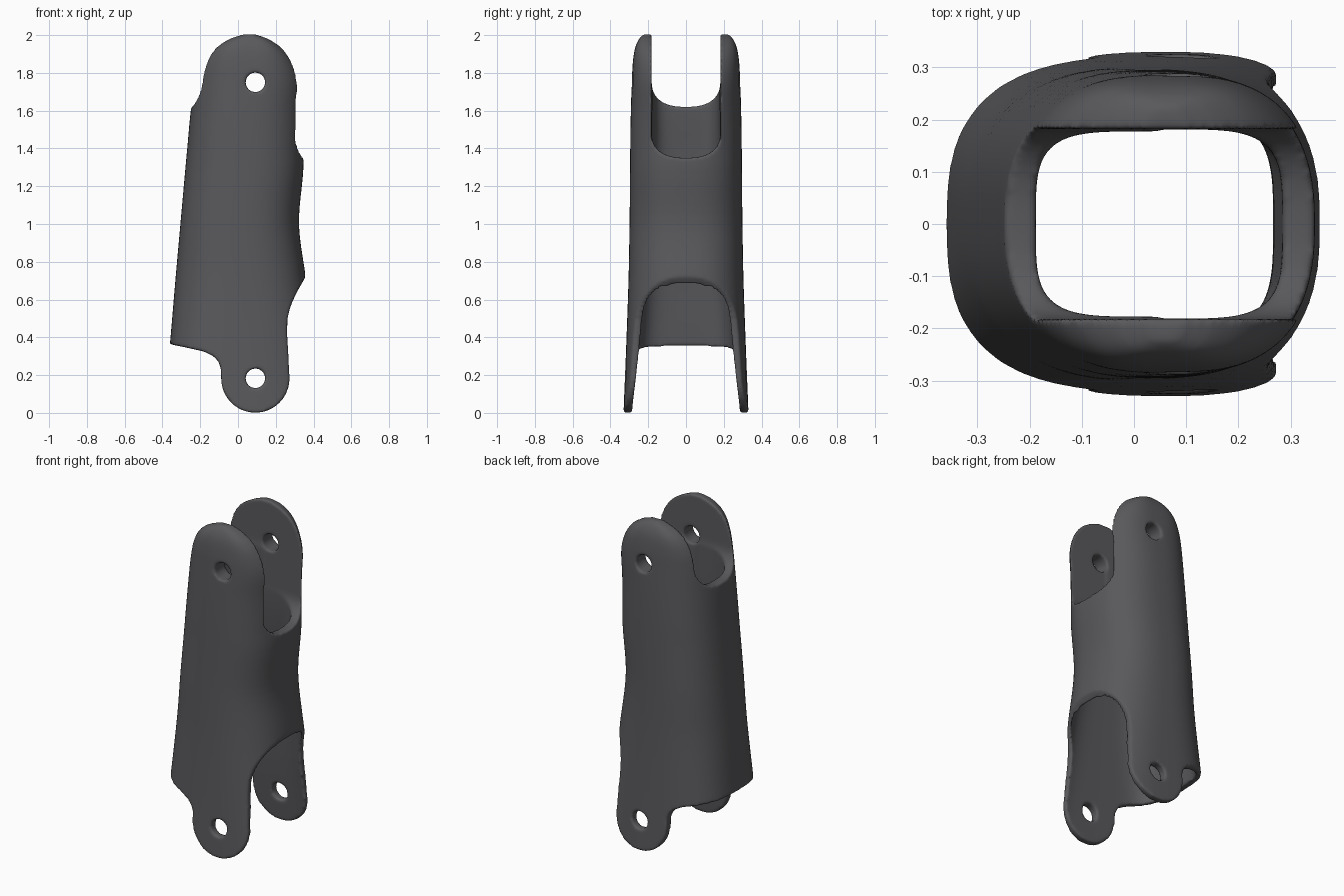
import bpy, bmesh, math
from mathutils import Vector

if "Cube" in bpy.data.objects:
    bpy.data.objects.remove(bpy.data.objects["Cube"])


def finish(bm, name):
    bmesh.ops.recalc_face_normals(bm, faces=bm.faces)
    me = bpy.data.meshes.new(name)
    bm.to_mesh(me)
    bm.free()
    ob = bpy.data.objects.new(name, me)
    bpy.context.collection.objects.link(ob)
    return ob


def spline(rows, steps=6):
    """Catmull-Rom through the section rows."""
    out = []
    for i in range(len(rows) - 1):
        a, b, c, d = (rows[max(0, min(len(rows) - 1, i + k))] for k in (-1, 0, 1, 2))
        span = c[0] - b[0]
        for s in range(steps):
            t = s / steps
            h = (2*t**3 - 3*t*t + 1, t**3 - 2*t*t + t, 3*t*t - 2*t**3, t**3 - t*t)
            row = []
            for p, q, r, w in zip(a, b, c, d):
                m0 = (r - p) / max(c[0] - a[0], 1e-6) * span
                m1 = (w - q) / max(d[0] - b[0], 1e-6) * span
                row.append(h[0]*q + h[1]*m0 + h[2]*r + h[3]*m1)
            out.append(row)
    return out + [list(rows[-1])]


def loft(name, rows, n=96):
    """Stack superellipse sections given as z, x min, x max, y half, power."""
    bm = bmesh.new()
    rings = []
    for z, x0, x1, b, p in spline(rows):
        ring = []
        for k in range(n):
            c, s = math.cos(2*math.pi*k/n), math.sin(2*math.pi*k/n)
            x = math.copysign(abs(c) ** (2/p), c) * (x1 - x0) / 2 + (x0 + x1) / 2
            ring.append(bm.verts.new((x, math.copysign(abs(s) ** (2/p), s) * b, z)))
        rings.append(ring)
    for r0, r1 in zip(rings, rings[1:]):
        for k in range(n):
            j = (k + 1) % n
            bm.faces.new((r0[k], r0[j], r1[j], r1[k]))
    bm.faces.new(rings[0])
    bm.faces.new(rings[-1])
    return finish(bm, name)


def prism(name, pts, offset):
    bm = bmesh.new()
    f = bm.faces.new([bm.verts.new(p) for p in pts])
    ext = bmesh.ops.extrude_face_region(bm, geom=[f])
    bmesh.ops.translate(bm, vec=Vector(offset),
                        verts=[v for v in ext["geom"] if isinstance(v, bmesh.types.BMVert)])
    return finish(bm, name)


def boolean(target, tool, op):
    m = target.modifiers.new(op, 'BOOLEAN')
    m.object, m.operation, m.solver = tool, op, 'EXACT'
    bpy.context.view_layer.objects.active = target
    bpy.ops.object.modifier_apply(modifier=m.name)
    bpy.data.objects.remove(tool)


# Outer body, tapering into the rounded upper lugs
shell = loft("linkage_shell", [
    (-.05, -.40, .45, .333, 3.2), (.37, -.36, .40, .316, 2.8),
    (.72, -.33, .358, .304, 2.5), (1.0, -.305, .323, .299, 2.5),
    (1.29, -.279, .346, .296, 2.5), (1.42, -.267, .346, .295, 2.5),
    (1.6, -.25, .349, .292, 2.5),
    (1.75, -.226, .348, .287, 2.7), (1.85, -.193, .313, .282, 3),
    (1.93, -.135, .25, .27, 3.5), (1.98, -.055, .172, .248, 4),
    (2.004, .02, .10, .225, 4)])

# Side outline: lower lugs and sloping bottom edge
arc = [(.092 + .181*math.cos(a), .182 + .181*math.sin(a))
       for a in (-math.pi*k/24 for k in range(25))]
outline = [(.5, 2.2), (.5, .95), (.36, .725), (.305, .625), (.277, .56), (.262, .5),
           (.26, .42), (.267, .3)] + arc + [
           (-.09, .23), (-.102, .27), (-.13, .30), (-.18, .325), (-.36, .364),
           (-.5, .395), (-.5, 2.2)]
boolean(shell, prism("outline", [(x, -.5, z) for x, z in outline], (0, 1, 0)), 'INTERSECT')

# Hollow interior, flaring towards the lower front opening
boolean(shell, loft("cavity", [
    (-.1, -.36, .5, .295, 5), (.37, -.305, .36, .256, 4.5), (.7, -.275, .327, .242, 3.6),
    (1.0, -.245, .268, .225, 3.6), (1.35, -.215, .285, .187, 4),
    (1.65, -.185, .285, .178, 4.5), (2.1, -.185, .285, .178, 5)]), 'DIFFERENCE')

# Round-bottomed slots between the upper lugs: low at the front, high at the back
for bottom, x0, dx in ((1.35, .05, .6), (1.62, .06, -.6)):
    u = [(.182*math.copysign(abs(math.cos(a)) ** .8, math.cos(a)),
          bottom + .14 - .14*abs(math.sin(a)) ** .8)
         for a in (math.pi*k/32 for k in range(33))]
    pts = [(x0, y, z) for y, z in u] + [(x0, -.182, 2.2), (x0, .182, 2.2)]
    boolean(shell, prism("slot", pts, (dx, 0, 0)), 'DIFFERENCE')

# Pivot pin holes
for z in (1.75, .183):
    ring = [(.092 + .052*math.cos(2*math.pi*k/40), -.5, z + .052*math.sin(2*math.pi*k/40))
            for k in range(40)]
    boolean(shell, prism("pin_hole", ring, (0, 1, 0)), 'DIFFERENCE')

# Even mesh with softened edges
rm = shell.modifiers.new("even", 'REMESH')
rm.mode, rm.voxel_size = 'VOXEL', .008
sm = shell.modifiers.new("soften", 'SMOOTH')
sm.factor, sm.iterations = .5, 8
for m in (rm.name, sm.name):
    bpy.ops.object.modifier_apply(modifier=m)
shell.data.polygons.foreach_set("use_smooth", [True] * len(shell.data.polygons))
shell.data.update()

# Dark grey finish
mat = bpy.data.materials.new("dark_grey")
mat.diffuse_color = (.1, .1, .108, 1)
mat.use_nodes = True
mat.node_tree.nodes["Principled BSDF"].inputs["Base Color"].default_value = mat.diffuse_color
shell.data.materials.clear()
shell.data.materials.append(mat)
shell.data.polygons.foreach_set("material_index", [0] * len(shell.data.polygons))
